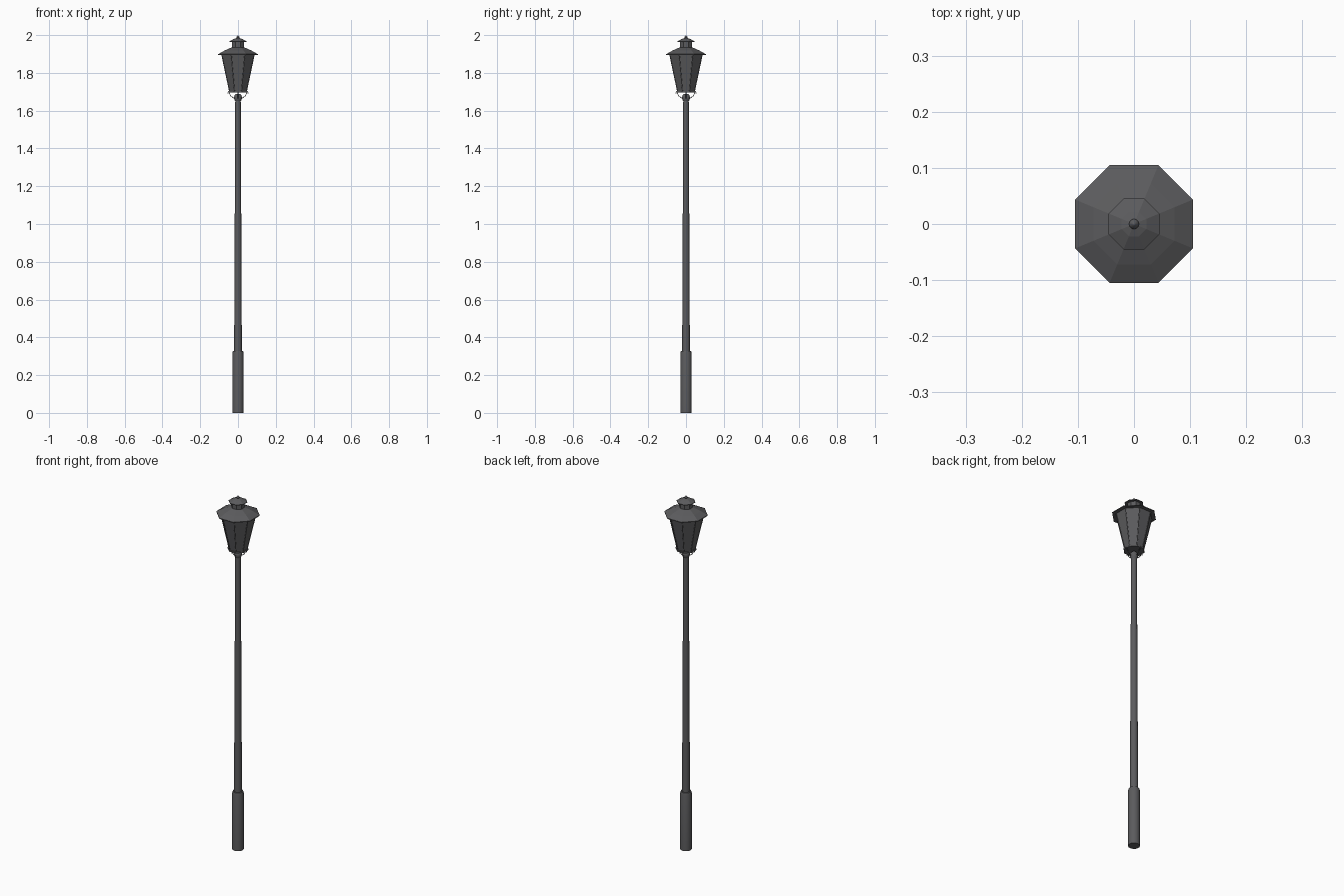
import bpy, bmesh, math
from mathutils import Vector

if "Cube" in bpy.data.objects:
    bpy.data.objects.remove(bpy.data.objects["Cube"])

metal = bpy.data.materials.new("dark_grey_metal")
metal.diffuse_color = (0.105, 0.105, 0.11, 1)
metal.use_nodes = True
metal.node_tree.nodes["Principled BSDF"].inputs["Base Color"].default_value = metal.diffuse_color


def lathe(name, profile, sides, smooth=False, turn=0.0):
    """Revolve (radius, z) points; radius 0 makes a tip."""
    bm = bmesh.new()
    rings = []
    for r, z in profile:
        if r == 0:
            rings.append([bm.verts.new((0, 0, z))] * sides)
        else:
            rings.append([bm.verts.new((r * math.cos(turn + math.tau * i / sides),
                                        r * math.sin(turn + math.tau * i / sides), z))
                          for i in range(sides)])
    for a, b in zip(rings, rings[1:]):
        for i in range(sides):
            j = (i + 1) % sides
            quad = list(dict.fromkeys((a[i], a[j], b[j], b[i])))
            bm.faces.new(quad)
    if profile[0][0]:
        bm.faces.new(rings[0][::-1])
    if profile[-1][0]:
        bm.faces.new(rings[-1])
    bmesh.ops.recalc_face_normals(bm, faces=bm.faces)
    mesh = bpy.data.meshes.new(name)
    bm.to_mesh(mesh)
    bm.free()
    ob = bpy.data.objects.new(name, mesh)
    bpy.context.collection.objects.link(ob)
    mesh.materials.append(metal)
    if smooth:
        bpy.ops.object.select_all(action='DESELECT')
        ob.select_set(True)
        bpy.context.view_layer.objects.active = ob
        bpy.ops.object.shade_smooth_by_angle(angle=math.radians(35))
    return ob


def octagon(name, profile):
    """Eight-sided part; radii are measured to the flats."""
    k = 1 / math.cos(math.pi / 8)
    return lathe(name, [(r * k, z) for r, z in profile], 8, turn=math.pi / 8)


def rod(name, points, radius):
    cu = bpy.data.curves.new(name, 'CURVE')
    cu.dimensions = '3D'
    cu.bevel_depth = radius
    cu.bevel_resolution = 1
    cu.use_fill_caps = True
    sp = cu.splines.new('POLY')
    sp.points.add(len(points) - 1)
    for p, co in zip(sp.points, points):
        p.co = (*co, 1)
    cu.materials.append(metal)
    ob = bpy.data.objects.new(name, cu)
    bpy.context.collection.objects.link(ob)


# Base sleeve and tapering pole
lathe("base_sleeve", [(.03, 0), (.03, .315), (.027, .327), (.02, .328)], 20, True)
lathe("pole", [(.0205, .32), (.0145, 1.66)], 20, True)

# Rounded knob at the pole top
lathe("pole_knob", [(.0145, 1.65), (.019, 1.658), (.021, 1.668), (.019, 1.68),
                    (.012, 1.688), (0, 1.69)], 16, True)

# Lantern floor and tapered body
octagon("lantern_floor", [(.050, 1.695), (.050, 1.703)])
octagon("lantern_body", [(.045, 1.70), (.086, 1.897)])

# Corner bars along the body edges
k = 1 / math.cos(math.pi / 8)
for i in range(8):
    a = math.pi / 8 + i * math.pi / 4
    d = Vector((math.cos(a), math.sin(a), 0))
    rod(f"corner_bar_{i}", [d * .045 * k + Vector((0, 0, 1.702)),
                            d * .086 * k + Vector((0, 0, 1.896))], .0022)

# Roof, chimney, cap and finial
octagon("roof", [(.105, 1.895), (.105, 1.899), (.072, 1.918), (.036, 1.934)])
octagon("chimney", [(.031, 1.93), (.031, 1.968)])
octagon("chimney_cap", [(.045, 1.964), (.045, 1.967), (.022, 1.98), (.007, 1.985)])
lathe("finial", [(.005, 1.98), (.009, 1.988), (.007, 1.993), (.003, 1.996), (0, 2.0)], 10, True)

# Four curved arms carrying the lantern, each ending in a small curl
for i in range(4):
    a = i * math.pi / 2
    d = Vector((math.cos(a), math.sin(a), 0))
    path = [(.014, 1.664), (.026, 1.668), (.037, 1.677), (.044, 1.688),
            (.047, 1.697), (.052, 1.699), (.054, 1.694), (.051, 1.691)]
    rod(f"support_arm_{i}", [d * r + Vector((0, 0, z)) for r, z in path], .002)
